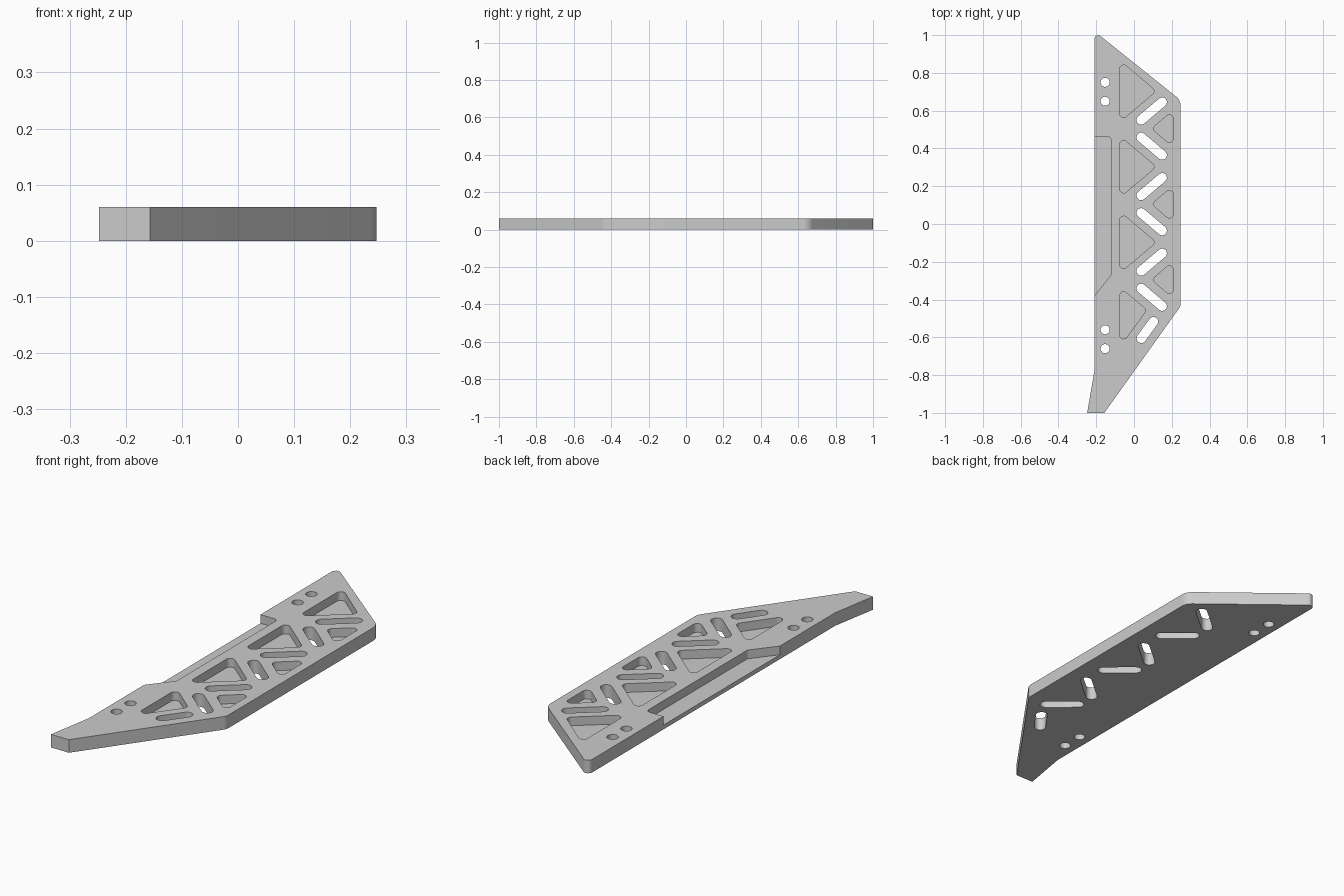
import bpy, bmesh, math
from mathutils import Vector

old = bpy.data.objects.get("Cube")
if old:
    bpy.data.objects.remove(old, do_unlink=True)

THICK = 0.06
FLOOR = 0.02   # height of the pocket floors
ABOVE, BELOW = 0.1, -0.05
GRAY = (0.6, 0.6, 0.6, 1)

gray = bpy.data.materials.new("plate gray")
gray.use_nodes = True
gray.diffuse_color = GRAY
gray.node_tree.nodes["Principled BSDF"].inputs["Base Color"].default_value = GRAY


def rounded(corners, steps=8):
    """Polygon from (x, y, radius) corners with arcs at the corners."""
    points = []
    count = len(corners)
    for i, (x, y, r) in enumerate(corners):
        p = Vector((x, y))
        if r == 0:
            points.append(p)
            continue
        a = (Vector(corners[i - 1][:2]) - p).normalized()
        b = (Vector(corners[(i + 1) % count][:2]) - p).normalized()
        half = a.angle(b) / 2
        centre = p + (a + b).normalized() * (r / math.sin(half))
        start = p + a * (r / math.tan(half)) - centre
        end = p + b * (r / math.tan(half)) - centre
        for k in range(steps + 1):
            direction = start.lerp(end, k / steps).normalized()
            points.append(centre + direction * r)
    return points


def slot(p, q, r, steps=12):
    """Outline of a round-ended slot from p to q."""
    p, q = Vector(p), Vector(q)
    along = math.atan2(q.y - p.y, q.x - p.x)
    points = []
    for centre, first in ((q, along - math.pi / 2), (p, along + math.pi / 2)):
        for k in range(steps + 1):
            a = first + math.pi * k / steps
            points.append(centre + r * Vector((math.cos(a), math.sin(a))))
    return points


def circle(x, y, r, sides=32):
    turn = 2 * math.pi / sides
    return [Vector((x + r * math.cos(k * turn), y + r * math.sin(k * turn))) for k in range(sides)]


def prism(bm, outline, z0, z1):
    """Closed upright prism with bottom, top and side faces."""
    low = [bm.verts.new((p.x, p.y, z0)) for p in outline]
    high = [bm.verts.new((p.x, p.y, z1)) for p in outline]
    bm.faces.new(low[::-1])
    bm.faces.new(high)
    for i in range(len(outline)):
        bm.faces.new((low[i - 1], low[i], high[i], high[i - 1]))


def make_object(name, bm):
    bmesh.ops.recalc_face_normals(bm, faces=bm.faces)
    mesh = bpy.data.meshes.new(name)
    bm.to_mesh(mesh)
    bm.free()
    mesh.materials.append(gray)
    obj = bpy.data.objects.new(name, mesh)
    bpy.context.collection.objects.link(obj)
    return obj


# Plate body
bm = bmesh.new()
prism(bm, rounded([
    (-0.248, -1, 0), (-0.157, -1, 0), (0.247, -0.435, 0.05),
    (0.247, 0.655, 0.06), (-0.21, 1.021, 0.02), (-0.21, -0.78, 0),
]), 0, THICK)
plate = make_object("plate", bm)

cut = bmesh.new()

# Edge ledge
prism(cut, rounded([
    (-0.4, 0.463, 0), (-0.4, -0.6175, 0),
    (-0.122, -0.27, 0.01), (-0.122, 0.463, 0.02),
]), FLOOR, ABOVE)

# Large triangular pockets, the front one shortened
for y in (0.703, 0.303, -0.097):
    prism(cut, rounded([(-0.075, y + 0.162, 0.02), (-0.075, y - 0.162, 0.02),
                        (0.117, y, 0.02)]), FLOOR, ABOVE)
prism(cut, rounded([(-0.075, -0.335, 0.02), (-0.075, -0.65, 0.02),
                    (0.067, -0.455, 0.02)]), FLOOR, ABOVE)

# Small triangular pockets and the slot pairs around them
for y in (0.505, 0.105, -0.295):
    prism(cut, rounded([(0.094, y, 0.02), (0.207, y - 0.097, 0.02),
                        (0.207, y + 0.097, 0.02)]), FLOOR, ABOVE)
    for side in (1, -1):
        prism(cut, slot((0.038, y + side * 0.046), (0.149, y + side * 0.14), 0.025), BELOW, ABOVE)
prism(cut, slot((0.039, -0.605), (0.103, -0.517), 0.025), BELOW, ABOVE)

# Bolt holes
for y in (0.75, 0.65, -0.56, -0.66):
    prism(cut, circle(-0.153, y, 0.024), BELOW, ABOVE)

cutter = make_object("cutter", cut)
cutter.hide_render = True

# Cut the plate and shade it
mod = plate.modifiers.new("cutouts", "BOOLEAN")
mod.operation = "DIFFERENCE"
mod.solver = "EXACT"
mod.object = cutter
bpy.ops.object.select_all(action="DESELECT")
bpy.context.view_layer.objects.active = plate
plate.select_set(True)
bpy.ops.object.modifier_apply(modifier=mod.name)
bpy.data.objects.remove(cutter, do_unlink=True)
bpy.ops.object.shade_smooth_by_angle(angle=math.radians(30))
